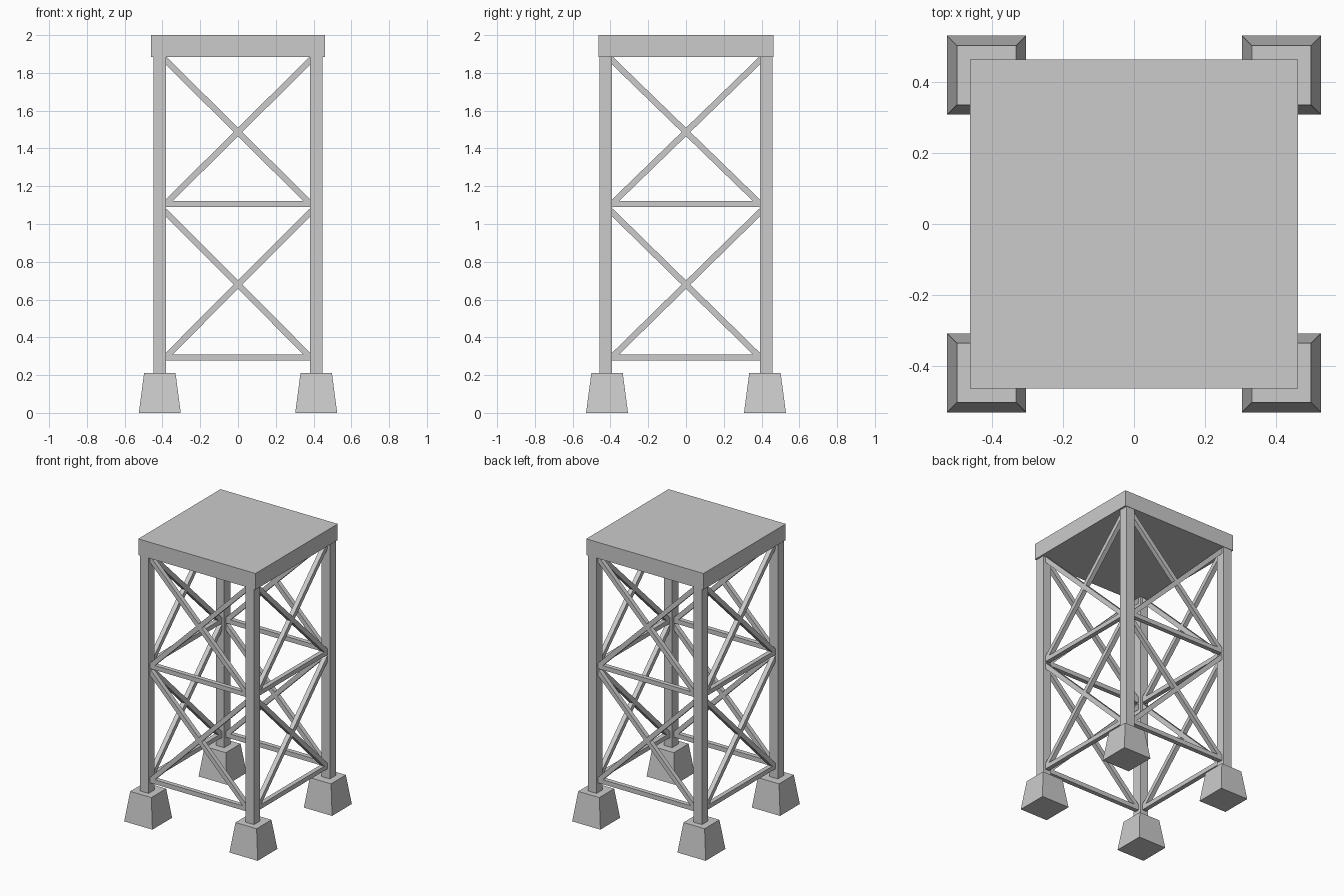
import bpy
from mathutils import Vector

if "Cube" in bpy.data.objects:
    bpy.data.objects.remove(bpy.data.objects["Cube"])

PX, PY = 0.415, 0.425      # post centres
HX, HY = 0.033, 0.034      # post half widths
BAR = 0.032                # brace thickness


def box(name, lo, hi, taper=1.0):
    """Box from corner to corner; taper scales the top face."""
    cx, cy = (lo[0] + hi[0]) / 2, (lo[1] + hi[1]) / 2
    hx, hy = (hi[0] - lo[0]) / 2, (hi[1] - lo[1]) / 2
    ring = [(-1, -1), (1, -1), (1, 1), (-1, 1)]
    verts = [(cx + sx * hx * t, cy + sy * hy * t, z)
             for z, t in ((lo[2], 1.0), (hi[2], taper)) for sx, sy in ring]
    faces = [(3, 2, 1, 0), (4, 5, 6, 7)]
    faces += [(i, (i + 1) % 4, (i + 1) % 4 + 4, i + 4) for i in range(4)]
    mesh = bpy.data.meshes.new(name)
    mesh.from_pydata(verts, [], faces)
    obj = bpy.data.objects.new(name, mesh)
    bpy.context.collection.objects.link(obj)
    return obj


def bar(name, a, b):
    """Square bar running from a to b."""
    a, b = Vector(a), Vector(b)
    h, l = BAR / 2, (b - a).length / 2
    obj = box(name, (-h, -h, -l), (h, h, l))
    obj.location = (a + b) / 2
    obj.rotation_euler = (b - a).to_track_quat('Z', 'Y').to_euler()


# Platform on top
box("platform", (-0.461, -0.462, 1.885), (0.461, 0.462, 2.0))

# Tapered footings and corner posts
for sx, nx in ((-1, "left"), (1, "right")):
    for sy, ny in ((-1, "front"), (1, "back")):
        x, y = sx * 0.414, sy * 0.418
        box(f"footing_{ny}_{nx}", (x - 0.111, y - 0.111, 0), (x + 0.111, y + 0.111, 0.21), 0.75)
        x, y = sx * PX, sy * PY
        box(f"post_{ny}_{nx}", (x - HX, y - HY, 0.2), (x + HX, y + HY, 1.89))

# Horizontal rails and crossed braces on all four sides
ex, ey = PX - HX + 0.008, PY - HY + 0.008
sides = {
    "front": lambda u, z: (u * ex, -PY, z),
    "back": lambda u, z: (u * ex, PY, z),
    "left": lambda u, z: (-PX, u * ey, z),
    "right": lambda u, z: (PX, u * ey, z),
}
for side, at in sides.items():
    for level, rail, lo, hi in (("lower", 0.294, 0.288, 1.07), ("upper", 1.106, 1.10, 1.874)):
        bar(f"{side}_{level}_rail", at(-1, rail), at(1, rail))
        bar(f"{side}_{level}_brace_a", at(-1, lo), at(1, hi))
        bar(f"{side}_{level}_brace_b", at(1, lo), at(-1, hi))
